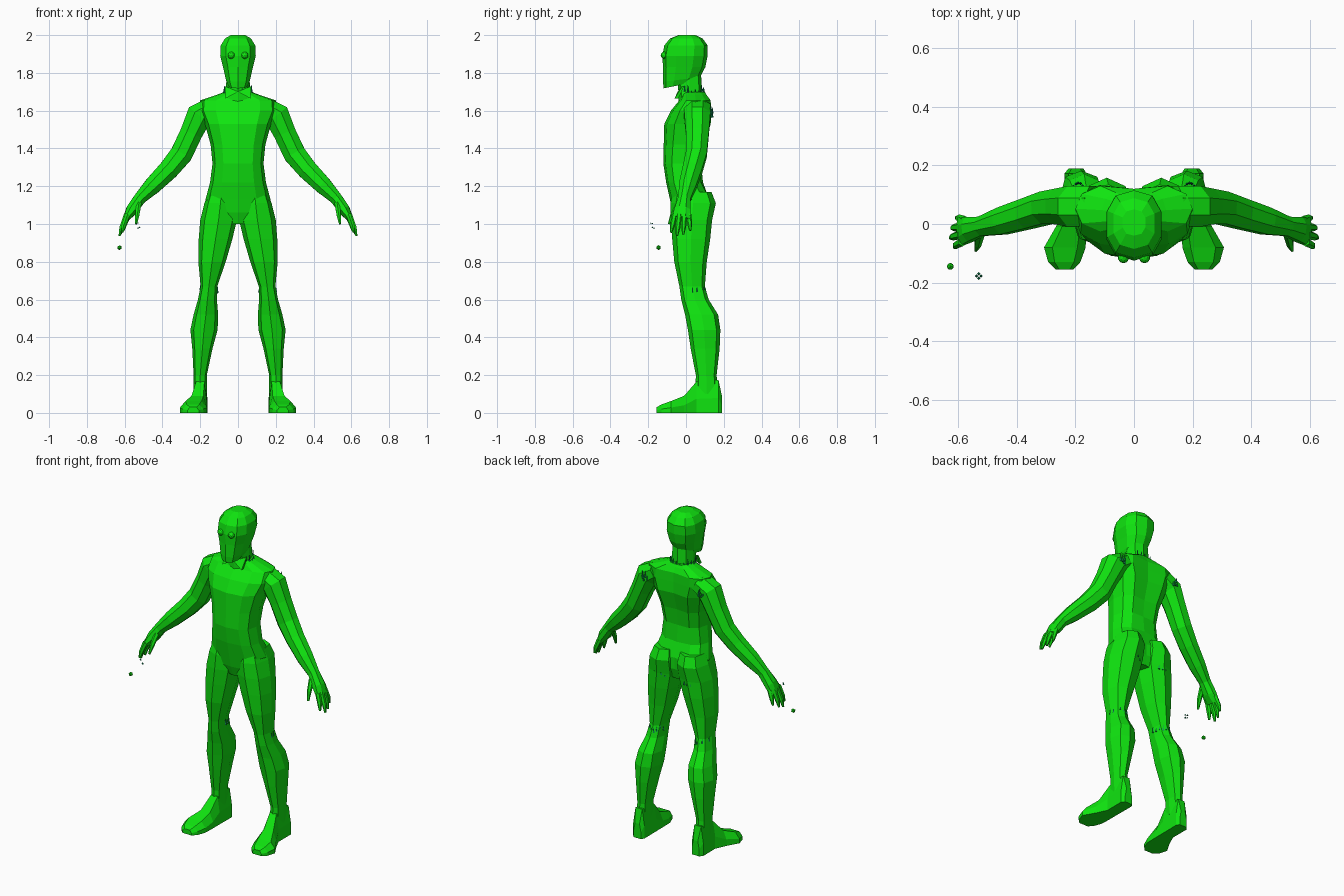
import bpy, bmesh, math, random
from mathutils import Vector

random.seed(4)
old = bpy.data.objects.get("Cube")
if old:
    bpy.data.objects.remove(old, do_unlink=True)


def material(name, color):
    m = bpy.data.materials.new(name)
    m.use_nodes = True
    m.diffuse_color = color
    m.node_tree.nodes["Principled BSDF"].inputs["Base Color"].default_value = color
    return m


GREEN = material("bright green", (0.005, 0.78, 0.005, 1))
TEAL = material("dark teal", (0.005, 0.28, 0.10, 1))


def finish(name, bm, mat):
    bmesh.ops.recalc_face_normals(bm, faces=bm.faces)
    me = bpy.data.meshes.new(name)
    bm.to_mesh(me)
    bm.free()
    me.materials.append(mat)
    ob = bpy.data.objects.new(name, me)
    bpy.context.collection.objects.link(ob)
    return ob


def loft(name, rings, side=1, mat=GREEN):
    """Skin a list of point rings, capping both ends; side -1 mirrors in x."""
    bm = bmesh.new()
    loops = [[bm.verts.new((p[0] * side, p[1], p[2])) for p in r] for r in rings]
    for a, b in zip(loops, loops[1:]):
        n = len(a)
        for i in range(n):
            j = (i + 1) % n
            bm.faces.new((a[i], a[j], b[j], b[i]))
    bm.faces.new(loops[0])
    bm.faces.new(loops[-1])
    return finish(name, bm, mat)


def flat_ring(z, x, w, front, back, sides=12, groove=0.0, tilt=0.0):
    """Horizontal section between a front and back depth, with a spine groove."""
    pts = []
    mid, half = (front + back) / 2, (back - front) / 2
    for i in range(sides):
        a = math.tau * i / sides - math.pi / 2
        c, s = math.cos(a), math.sin(a)
        px = math.copysign(abs(c) ** 0.8, c) * w
        py = mid + math.copysign(abs(s) ** 0.8, s) * half
        if s > 0.99:
            py -= groove
        pts.append((x + px, py, z + tilt * (py - mid)))
    return pts


def tube(name, path, side, sides=8):
    """Limb along a path of (centre, in-plane radius, depth radius)."""
    centres = [Vector(p[0]) for p in path]
    rings = []
    for i, (c, r, d) in enumerate(path):
        t = (centres[min(i + 1, len(path) - 1)] - centres[max(i - 1, 0)]).normalized()
        u = t.cross(Vector((0, 1, 0))).normalized()
        v = t.cross(u)
        rings.append([centres[i] + u * r * math.cos(a) + v * d * math.sin(a)
                      for a in (math.tau * (k + 0.5) / sides for k in range(sides))])
    return loft(name, rings, side)


# Torso: z, half width, front, back, spine groove
torso = [(1.00, .06, -.05, .10, .0), (1.06, .15, -.07, .13, .02), (1.13, .172, -.085, .135, .025),
         (1.22, .148, -.105, .09, .0), (1.32, .135, -.12, .09, .01), (1.42, .145, -.118, .11, .02),
         (1.53, .175, -.115, .145, .025), (1.60, .205, -.08, .145, .025),
         (1.655, .20, -.035, .14, .02), (1.685, .11, -.02, .115, .01), (1.70, .07, -.015, .10, .0)]
loft("torso", [flat_ring(z, 0, w, f, b, 12, g) for z, w, f, b, g in torso])

# Neck
loft("neck", [flat_ring(z, 0, w, f, b, 8) for z, w, f, b in
              [(1.64, .085, -.04, .10), (1.70, .065, -.04, .085), (1.79, .06, -.05, .08)]])

# Head: lower sections tilt down toward the chin
head = [(1.733, .052, -.118, .03, .2), (1.765, .066, -.122, .075, .12), (1.83, .082, -.122, .102, 0),
        (1.89, .098, -.125, .114, 0), (1.945, .095, -.115, .115, 0),
        (1.982, .072, -.085, .088, 0), (2.0, .04, -.04, .05, 0)]
loft("head", [flat_ring(z, 0, w, f, b, 10, 0, t) for z, w, f, b, t in head])

# Leg sections: z, inner x, outer x, front, back
leg = [(1.17, .02, .155, -.07, .135), (1.11, .008, .178, -.082, .158), (1.02, .006, .20, -.08, .138),
       (.92, .03, .208, -.073, .128), (.80, .065, .21, -.062, .11), (.67, .11, .198, -.035, .10),
       (.60, .112, .212, -.025, .12), (.52, .105, .235, -.005, .17), (.44, .108, .252, .01, .182),
       (.34, .135, .242, .025, .178), (.20, .165, .235, .052, .162), (.10, .165, .235, .05, .17)]

# Foot sections: y, centre x, half width, height
foot = [(.19, .198, .025, .09), (.172, .2, .038, .175), (.055, .2, .037, .165), (-.01, .215, .052, .09),
        (-.08, .236, .071, .062), (-.13, .238, .055, .045), (-.155, .237, .03, .03)]

arm = [((.14, .06, 1.615), .06, .075), ((.205, .06, 1.575), .075, .075), ((.248, .06, 1.48), .064, .066),
       ((.30, .055, 1.37), .064, .06), ((.365, .035, 1.29), .058, .056), ((.45, .01, 1.205), .05, .05),
       ((.52, -.008, 1.135), .035, .036), ((.562, -.018, 1.075), .034, .046), ((.592, -.026, 1.03), .018, .052)]

# Fingers: base, knuckle, tip
fingers = {"little_finger": ((.578, .012, 1.05), (.598, .02, 1.0), (.606, .022, .965)),
           "ring_finger": ((.588, -.01, 1.05), (.613, -.012, .985), (.622, -.015, .945)),
           "middle_finger": ((.59, -.036, 1.05), (.617, -.043, .98), (.627, -.048, .937)),
           "index_finger": ((.585, -.06, 1.05), (.606, -.072, .99), (.613, -.08, .955)),
           "thumb": ((.525, -.035, 1.11), (.533, -.07, 1.05), (.54, -.09, 1.0))}

for side, label in ((1, "left"), (-1, "right")):
    loft(label + "_leg", [flat_ring(z, (a + b) / 2, (b - a) / 2, f, k, 8) for z, a, b, f, k in leg], side)
    loft(label + "_foot", [[(x - w, y, 0), (x + w, y, 0), (x + w, y, h * .45), (x + w * .6, y, h),
                            (x - w * .6, y, h), (x - w, y, h * .45)] for y, x, w, h in foot], side)
    tube(label + "_arm", arm, side)
    for part, pts in fingers.items():
        tube(label + "_" + part, [(p, r, r) for p, r in zip(pts, (.016, .013, .006))], side, 6)
    # Goggle-like eye
    bm = bmesh.new()
    bmesh.ops.create_icosphere(bm, subdivisions=2, radius=.019)
    bmesh.ops.translate(bm, verts=bm.verts, vec=(side * .036, -.115, 1.893))
    finish(label + "_eye", bm, GREEN)


# Ragged seam threads: short spikes scattered around joints
def seam(name, centre, rx, ry, count, start=0.0, span=math.tau, length=.035):
    bm = bmesh.new()
    for i in range(count):
        a = start + span * i / count
        pos = Vector(centre) + Vector((rx * math.cos(a), ry * math.sin(a), random.uniform(-.015, .015)))
        made = bmesh.ops.create_cone(bm, segments=4, cap_ends=True, radius1=.006, radius2=.001,
                                     depth=length * random.uniform(.5, 1.2))
        bmesh.ops.translate(bm, verts=made["verts"], vec=pos)
    return finish(name, bm, TEAL)


seam("neck_seam", (0, .03, 1.705), .075, .065, 20)
for side, label in ((1, "left"), (-1, "right")):
    seam(label + "_knee_seam", (side * .155, .035, .65), .046, .07, 9, 0, math.pi)
    seam(label + "_seat_seam", (side * .10, .03, 1.02), .085, .10, 8, .5, 2.1)
    seam(label + "_shoulder_seam", (side * .19, .06, 1.59), .03, .08, 6, .8, 1.6)

# Collar flaps under the chin
for side, label in ((1, "left"), (-1, "right")):
    loft(label + "_collar_flap", [[(0, -.045, 1.70), (.07, -.02, 1.73), (.065, -.06, 1.665)],
                                  [(0, -.035, 1.70), (.07, -.01, 1.73), (.065, -.04, 1.665)]], side)

# Loose droplet beside the right hand, and a few crumbs
bm = bmesh.new()
bmesh.ops.create_icosphere(bm, subdivisions=1, radius=.013)
bmesh.ops.translate(bm, verts=bm.verts, vec=(-.627, -.145, .875))
finish("loose_droplet", bm, GREEN)
seam("loose_crumbs", (-.53, -.178, .99), .008, .008, 4, length=.008).scale = (1, 1, 1)
